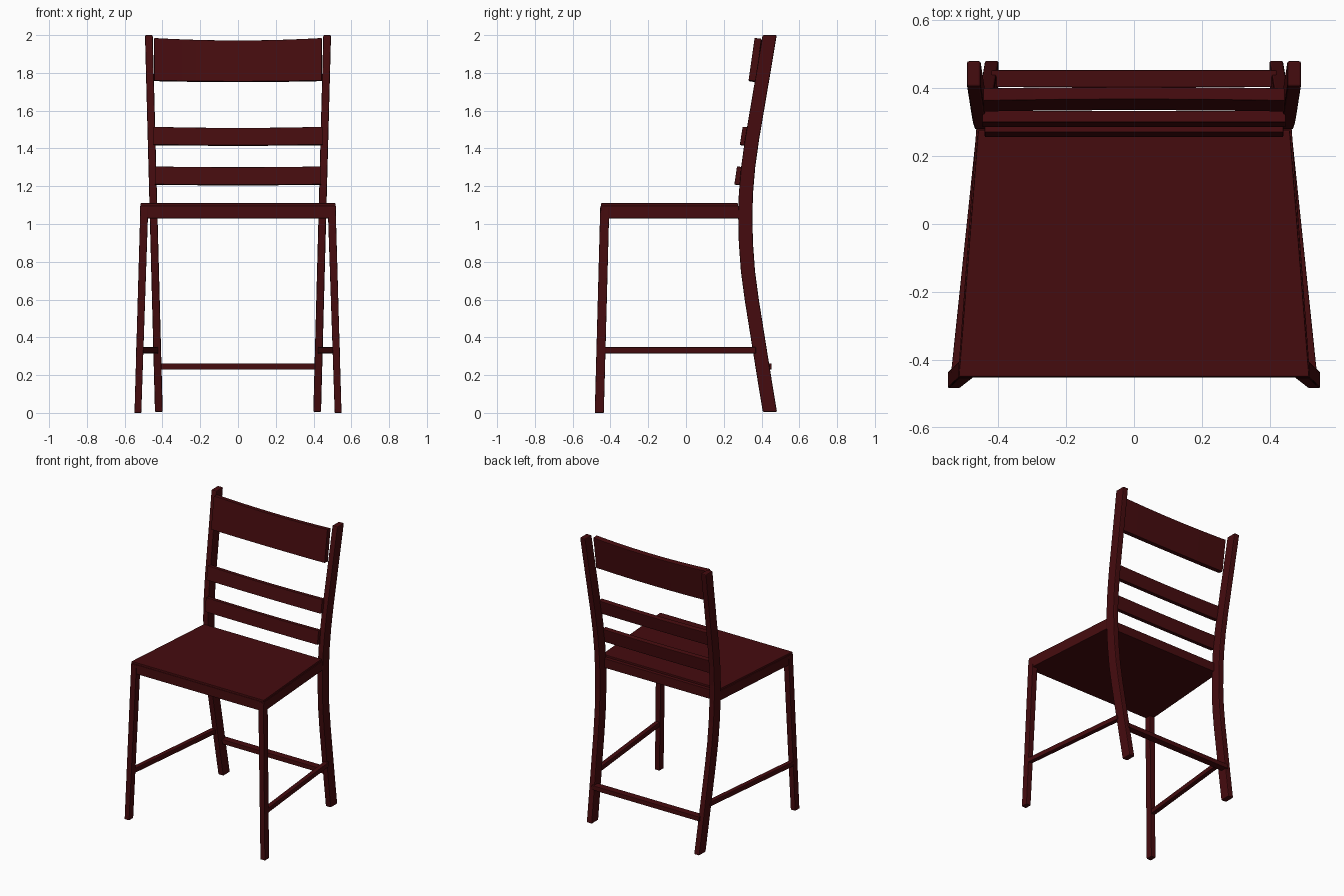
import bpy, bmesh

if "Cube" in bpy.data.objects:
    bpy.data.objects.remove(bpy.data.objects["Cube"])

wood = bpy.data.materials.new("dark_red_wood")
wood.diffuse_color = (0.060, 0.0035, 0.0045, 1)
wood.use_nodes = True
wood.node_tree.nodes["Principled BSDF"].inputs["Base Color"].default_value = wood.diffuse_color


def loft(name, rings, bevel=0.003):
    """Skin a list of equal-length point rings and cap both ends."""
    bm = bmesh.new()
    loops = [[bm.verts.new(p) for p in r] for r in rings]
    n = len(loops[0])
    for a, b in zip(loops, loops[1:]):
        for i in range(n):
            j = (i + 1) % n
            bm.faces.new((a[i], a[j], b[j], b[i]))
    bm.faces.new(loops[0][::-1])
    bm.faces.new(loops[-1])
    bmesh.ops.recalc_face_normals(bm, faces=bm.faces[:])
    me = bpy.data.meshes.new(name)
    bm.to_mesh(me)
    bm.free()
    ob = bpy.data.objects.new(name, me)
    bpy.context.collection.objects.link(ob)
    me.materials.append(wood)
    if bevel:
        m = ob.modifiers.new("soft_edges", 'BEVEL')
        m.width, m.segments, m.limit_method = bevel, 2, 'ANGLE'
    return ob


def mirror(ob):
    ob.modifiers.new("mirror", 'MIRROR')


def rect_z(x, y, z, w, d):
    """Horizontal rectangle centred at x, y, z."""
    return [(x - w/2, y - d/2, z), (x + w/2, y - d/2, z),
            (x + w/2, y + d/2, z), (x - w/2, y + d/2, z)]


def rail(name, a, b, t, z0, z1, axis):
    """Bar from a to b (x, y), thickness t across the given axis."""
    def ring(p):
        dx, dy = (t/2, 0) if axis == 'x' else (0, t/2)
        return [(p[0] - dx, p[1] - dy, z0), (p[0] + dx, p[1] + dy, z0),
                (p[0] + dx, p[1] + dy, z1), (p[0] - dx, p[1] - dy, z1)]
    return loft(name, [ring(a), ring(b)])


def board(name, front, back, y0, y1, z0, z1):
    """Tapered flat board, half widths given at front and back."""
    return loft(name, [[(-front, y0, z), (front, y0, z), (back, y1, z), (-back, y1, z)]
                       for z in (z0, z1)])


def slat(name, half, z0, z1, y0, y1, t, sag, dip):
    """Leaning back slat with slightly hollow edges."""
    rings = []
    for i in range(13):
        u = i / 6 - 1
        k = 1 - u * u
        b, lo, hi = sag * k, z0 - dip * k * 0.4, z1 - dip * k
        rings.append([(u*half, y0 + b, lo), (u*half, y0 + t + b, lo - 0.004),
                      (u*half, y1 + t + b, hi - 0.004), (u*half, y1 + b, hi)])
    return loft(name, rings)


# Rear posts: curved, running from floor to top
path = [(0.005, .444), (.2, .412), (.4, .380), (.6, .348), (.75, .328), (.9, .317), (1.03, .314),
        (1.16, .317), (1.3, .329), (1.45, .350), (1.65, .384), (1.85, .418), (2.0, .443)]
mirror(loft("rear_post", [rect_z(.419 + .0265 * z, y, z, .041, .075) for z, y in path], 0.006))

# Front legs: slightly splayed
mirror(loft("front_leg", [rect_z(.530, -.459, 0, .036, .048), rect_z(.496, -.43, 1.09, .042, .048)]))

# Seat board on a solid tapered frame
board("seat", .516, .459, -.45, .276, 1.094, 1.11)
board("seat_frame", .519, .463, -.452, .30, 1.03, 1.096)

# Lower stretchers
mirror(rail("side_stretcher", (.523, -.44), (.438, .37), .032, .315, .348, 'x'))
rail("back_stretcher", (-.42, .428), (.42, .428), .05, .23, .262, 'y')

# Back slats
slat("top_slat", .444, 1.76, 1.985, .331, .363, .037, .004, .013)
slat("middle_slat", .447, 1.42, 1.515, .285, .300, .034, 0, .006)
slat("lower_slat", .44, 1.21, 1.305, .256, .270, .033, 0, .004)
